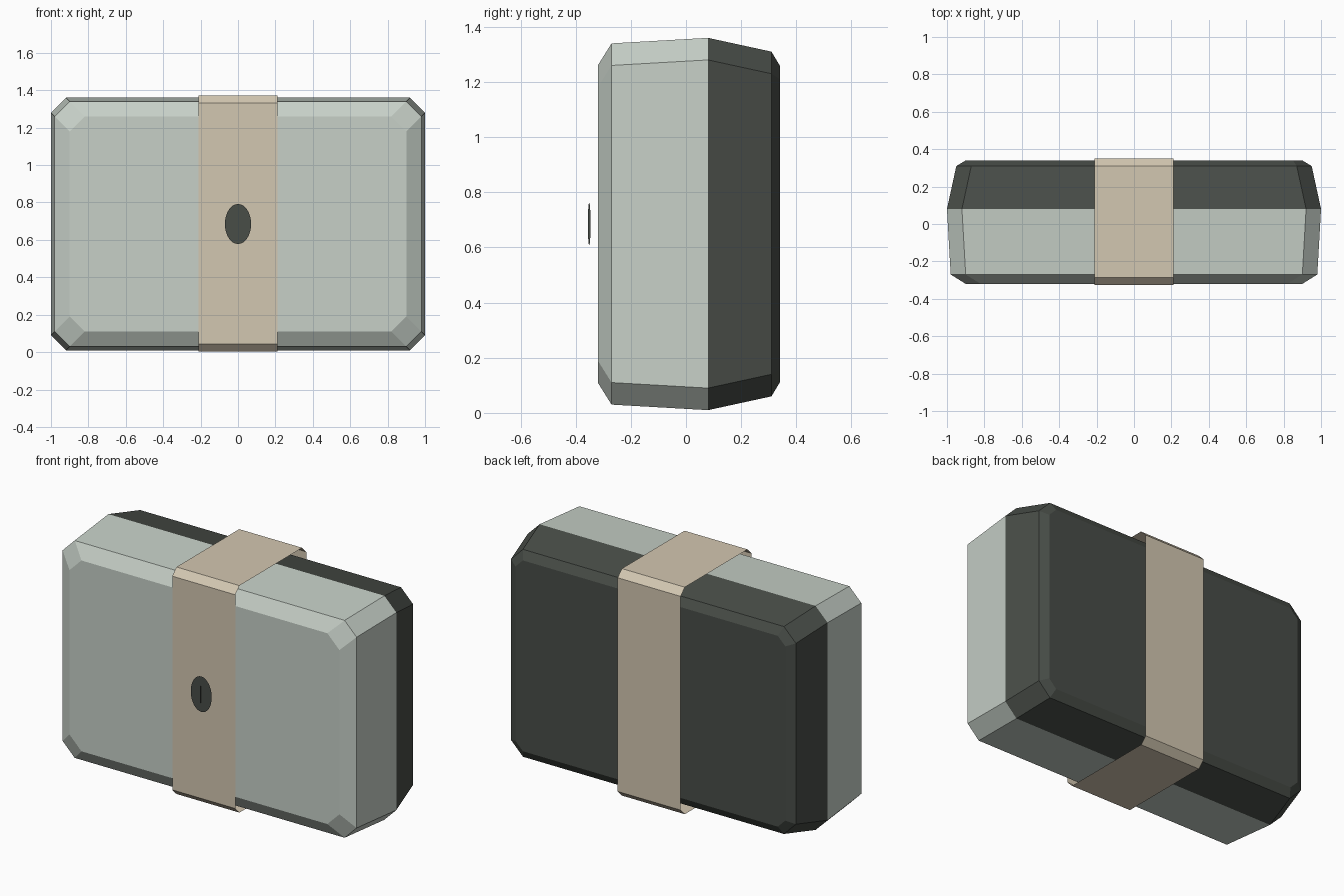
import bpy, bmesh, math

if "Cube" in bpy.data.objects:
    bpy.data.objects.remove(bpy.data.objects["Cube"])

MID = 0.685  # height of the case centre


def material(name, rgb):
    mat = bpy.data.materials.new(name)
    mat.use_nodes = True
    colour = (*rgb, 1)
    mat.diffuse_color = colour
    mat.node_tree.nodes["Principled BSDF"].inputs["Base Color"].default_value = colour
    return mat


pale = material("pale sage", (0.57, 0.63, 0.575))
dark = material("dark olive grey", (0.065, 0.074, 0.064))
tan = material("tan", (0.65, 0.57, 0.44))


def make(name, rings, mat, close_start=False, close_end=False):
    """Skin a list of equal rings of points, with optional end caps."""
    bm = bmesh.new()
    loops = [[bm.verts.new(p) for p in ring] for ring in rings]
    n = len(loops[0])
    for a, b in zip(loops, loops[1:]):
        for i in range(n):
            j = (i + 1) % n
            bm.faces.new((a[i], a[j], b[j], b[i]))
    if close_start:
        bm.faces.new(loops[0][::-1])
    if close_end:
        bm.faces.new(loops[-1])
    bmesh.ops.recalc_face_normals(bm, faces=bm.faces)
    mesh = bpy.data.meshes.new(name)
    bm.to_mesh(mesh)
    bm.free()
    mesh.materials.append(mat)
    obj = bpy.data.objects.new(name, mesh)
    bpy.context.collection.objects.link(obj)
    return obj


def cut_rect(w, h, c):
    """Rectangle of half sizes w, h with corners cut by c, counter-clockwise."""
    return [(w, c - h), (w, h - c), (w - c, h), (c - w, h),
            (-w, h - c), (-w, c - h), (c - w, -h), (w - c, -h)]


def section(y, w, h, c):
    return [(u, y, MID + v) for u, v in cut_rect(w, h, c)]


# Two shells of the case, meeting at the widest section
seam = section(0.08, 1.0, 0.675, 0.08)
make("front_shell", [section(-0.32, 0.9, 0.575, 0.08),
                     section(-0.27, 0.98, 0.655, 0.08), seam], pale, close_start=True)
make("back_shell", [seam, section(0.31, 0.95, 0.625, 0.08),
                    section(0.34, 0.9, 0.575, 0.05)], dark, close_end=True)

# Thin band wrapped round the case
make("strap", [[(x, 0.0125 + u, MID + 0.002 + v) for u, v in cut_rect(0.3385, 0.684, 0.04)]
               for x in (-0.21, 0.21)], tan)


def ellipse(rx, rz, place, steps=32):
    turn = [math.tau * i / steps for i in range(steps)]
    return [place(rx * math.cos(t), MID + rz * math.sin(t)) for t in turn]


# Oval clasp plate and the fine upright fin through its middle
make("clasp_plate", [ellipse(0.07, 0.107, lambda u, z: (u, -0.35, z))], dark, close_end=True)
make("clasp_fin", [ellipse(0.005, 0.077, lambda u, z: (0, -0.351 + u, z))], dark, close_end=True)

# Seat the lone flat plate so that it faces the front
plate = bpy.data.objects["clasp_plate"].data
if plate.polygons[0].normal.y > 0:
    plate.flip_normals()
